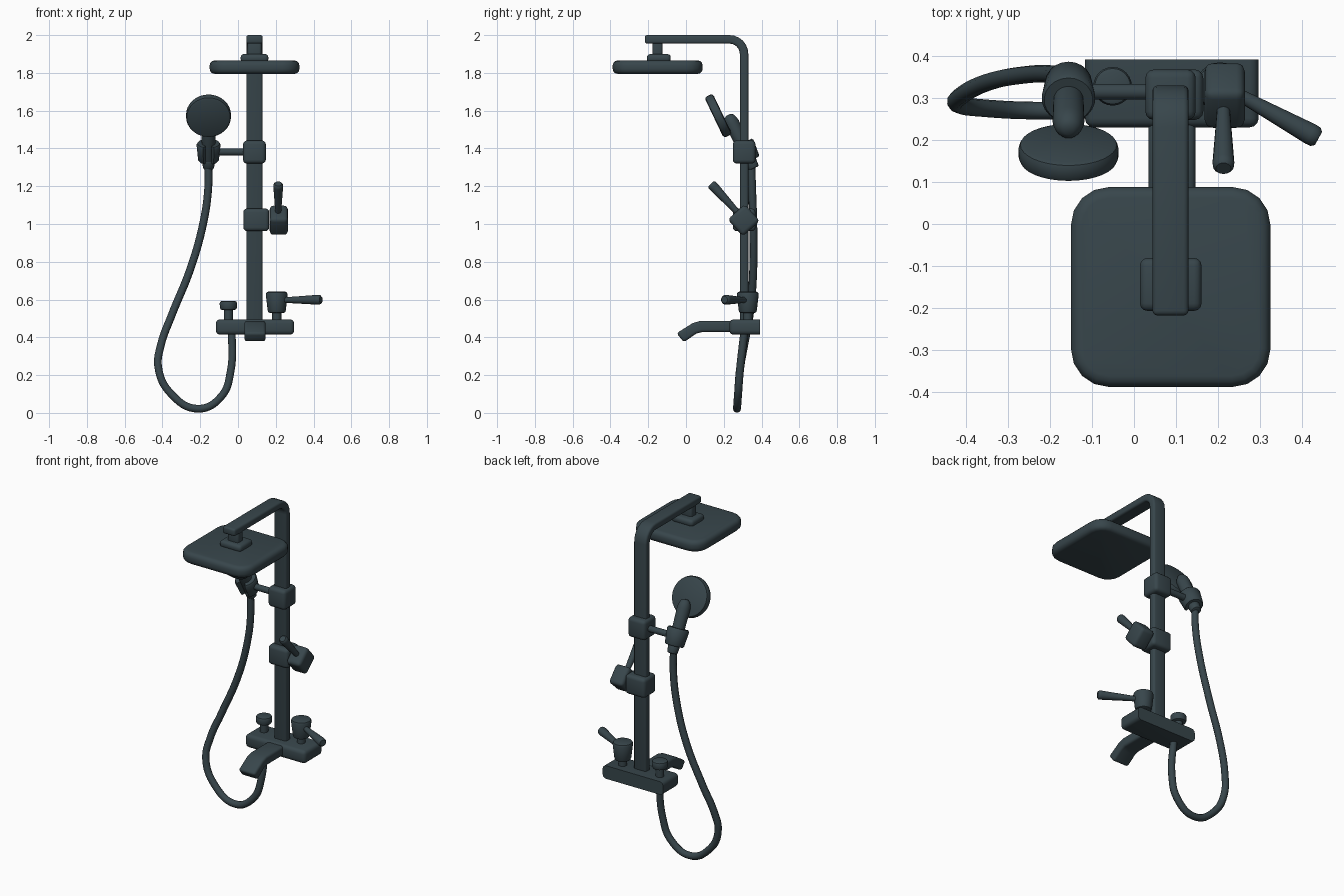
import bpy, bmesh, math
from mathutils import Vector, Matrix

if "Cube" in bpy.data.objects:
    bpy.data.objects.remove(bpy.data.objects["Cube"])

mat = bpy.data.materials.new("dark slate")
mat.diffuse_color = (0.039, 0.061, 0.071, 1)
mat.use_nodes = True
mat.node_tree.nodes["Principled BSDF"].inputs["Base Color"].default_value = mat.diffuse_color


def finish(name, bm):
    bmesh.ops.recalc_face_normals(bm, faces=bm.faces[:])
    me = bpy.data.meshes.new(name)
    bm.to_mesh(me)
    bm.free()
    me.materials.append(mat)
    ob = bpy.data.objects.new(name, me)
    bpy.context.collection.objects.link(ob)
    return ob


def bevel(bm, edges, width, seg=3):
    bmesh.ops.bevel(bm, geom=edges, offset=width, offset_type='OFFSET',
                    segments=seg, profile=0.5, affect='EDGES', clamp_overlap=True)


def box(name, lo, hi, width=0.02, corner=0, flat_back=False, tilt=0):
    """Rounded box; corner rounds the upright edges first."""
    lo, hi = Vector(lo), Vector(hi)
    size, mid = hi - lo, (hi + lo) / 2
    bm = bmesh.new()
    bmesh.ops.create_cube(bm, size=1, matrix=Matrix.Diagonal((*size, 1)))
    if corner:
        bevel(bm, [e for e in bm.edges
                   if abs(e.verts[0].co.z - e.verts[1].co.z) > 1e-5], corner, 4)
        edges = [e for e in bm.edges
                 if e.calc_face_angle(0) > 1.2]
    else:
        edges = [e for e in bm.edges if not (
            flat_back and all(v.co.y > size.y / 2 - 1e-5 for v in e.verts))]
    bevel(bm, edges, width)
    bm.transform(Matrix.Translation(mid) @ Matrix.Rotation(tilt, 4, 'X'))
    return finish(name, bm)


def prism(name, profile, x0, x1, width):
    """Side profile in (y, z) extruded along x, sharp edges rounded."""
    bm = bmesh.new()
    f = bm.faces.new([bm.verts.new((x0, y, z)) for y, z in profile])
    r = bmesh.ops.extrude_face_region(bm, geom=[f])
    bmesh.ops.translate(bm, vec=(x1 - x0, 0, 0),
                        verts=[v for v in r['geom'] if isinstance(v, bmesh.types.BMVert)])
    bmesh.ops.recalc_face_normals(bm, faces=bm.faces[:])
    bevel(bm, [e for e in bm.edges if e.calc_face_angle(0) > 0.9], width)
    return finish(name, bm)


def lathe(name, prof, origin, axis=(0, 0, 1), seg=24):
    """Turned part: (radius, height) pairs along an axis."""
    bm = bmesh.new()
    rings = [[bm.verts.new((r * math.cos(2 * math.pi * i / seg),
                            r * math.sin(2 * math.pi * i / seg), h)) for i in range(seg)]
             for r, h in prof]
    for a, b in zip(rings, rings[1:]):
        for i in range(seg):
            j = (i + 1) % seg
            bm.faces.new((a[i], a[j], b[j], b[i]))
    bm.faces.new(rings[0])
    bm.faces.new(rings[-1])
    q = Vector((0, 0, 1)).rotation_difference(Vector(axis).normalized())
    bm.transform(Matrix.Translation(origin) @ q.to_matrix().to_4x4())
    return finish(name, bm)


def drum(r0, r1, h0, h1, b):
    """Rounded cylinder profile, radius r0 at the bottom and r1 at the top."""
    return [(r0 - b, h0), (r0 - b * .3, h0 + b * .3), (r0, h0 + b),
            (r1, h1 - b), (r1 - b * .3, h1 - b * .3), (r1 - b, h1)]


# Column and overhead arm: one bent flat tube
def arc(r):
    return [(0.23 + r * math.sin(math.radians(t)), 1.9 + r * math.cos(math.radians(t)))
            for t in range(0, 91, 15)]


outer, inner = arc(0.1), arc(0.055)
prism("column_and_arm", [(-0.218, 1.955), (-0.218, 2.0)] + outer
      + [(0.33, 0.46), (0.285, 0.46)] + inner[::-1], 0.044, 0.13, 0.012)

# Overhead shower
box("overhead_shower", (-0.15, -0.388, 1.795), (0.325, 0.088, 1.866), 0.026, corner=0.09)
box("overhead_mount", (0.014, -0.207, 1.855), (0.161, -0.081, 1.9), 0.018)
box("overhead_neck", (0.05, -0.177, 1.88), (0.124, -0.125, 1.97), 0.012)

# Column collars
box("slider_collar", (0.027, 0.248, 1.32), (0.147, 0.368, 1.442), 0.02)
box("middle_collar", (0.028, 0.248, 0.962), (0.165, 0.368, 1.082), 0.02)

# Mixer body, back face flat to the wall
box("mixer_body", (-0.117, 0.23, 0.414), (0.297, 0.392, 0.495), 0.022, flat_back=True)

# Spout
prism("spout", [(0.27, 0.487), (0.075, 0.487), (0.035, 0.475), (-0.05, 0.422),
                (-0.012, 0.374), (0.055, 0.42), (0.085, 0.428), (0.27, 0.428)],
      0.034, 0.146, 0.014)

# Diverter knob
lathe("diverter_stem", [(0.024, 0.48), (0.024, 0.56)], (-0.051, 0.328, 0))
lathe("diverter_knob", drum(0.045, 0.046, 0.545, 0.593, 0.012), (-0.051, 0.328, 0))

# Lower valve with lever
lathe("valve_stem", [(0.024, 0.48), (0.024, 0.55)], (0.205, 0.327, 0))
lathe("valve_body", drum(0.048, 0.058, 0.528, 0.642, 0.014), (0.205, 0.327, 0))
lever = [(0.014, 0), (0.016, 0.06), (0.026, 0.235), (0.025, 0.248), (0.018, 0.256)]
lathe("valve_lever", lever, (0.215, 0.327, 0.597), (0.215, -0.118, 0.002), 16)

# Middle valve with lever
box("middle_valve", (0.168, 0.245, 0.96), (0.264, 0.367, 1.08), 0.02, tilt=math.radians(42))
lathe("middle_lever", lever, (0.213, 0.306, 1.025), (0, -0.168, 0.182), 16)

# Handset with tilted head, handle and hose nut
tilt = math.radians(25.5)
up = Vector((0, -math.sin(tilt), math.cos(tilt)))
face = Vector((0, -math.cos(tilt), -math.sin(tilt)))
lathe("handset_head", drum(0.119, 0.119, -0.025, 0.024, 0.014), (-0.156, 0.17, 1.573), face, 32)
grip = Vector((-0.156, 0.318, 1.38))
lathe("handset_handle", [(0.026, -0.08), (0.031, -0.05), (0.036, 0.06), (0.038, 0.17),
                         (0.034, 0.19), (0.026, 0.21), (0.012, 0.219)], grip, up)
lathe("hose_nut", drum(0.03, 0.034, -0.095, -0.04, 0.008), grip, up)

# Handset holder: open clip around the handle
bm = bmesh.new()
n = 18
angles = [math.radians(-90 + 28 + (360 - 56) * i / n) for i in range(n + 1)]
sect = []
for a in angles:
    sect.append([bm.verts.new((r * math.cos(a), r * math.sin(a), h)) for r, h in
                 ((0.03, -0.05), (0.05, -0.05), (0.056, -0.042), (0.064, 0.042),
                  (0.058, 0.052), (0.034, 0.052))])
for a, b in zip(sect, sect[1:]):
    for i in range(6):
        j = (i + 1) % 6
        bm.faces.new((a[i], a[j], b[j], b[i]))
bm.faces.new(sect[0])
bm.faces.new(sect[-1])
bm.transform(Matrix.Translation(grip) @ Matrix.Rotation(tilt, 4, 'X'))
finish("handset_holder", bm)
lathe("holder_rod", [(0.019, -0.105), (0.019, 0.06)], (0, 0.315, 1.382), (1, 0, 0), 16)

# Flexible hose
cu = bpy.data.curves.new("hose", 'CURVE')
cu.dimensions = '3D'
cu.bevel_depth = 0.021
cu.bevel_resolution = 3
cu.resolution_u = 8
cu.use_fill_caps = True
path = [(-0.157, 0.345, 1.33), (-0.158, 0.35, 1.185), (-0.185, 0.356, 1.0),
        (-0.253, 0.356, 0.76), (-0.35, 0.337, 0.52), (-0.408, 0.308, 0.36),
        (-0.422, 0.287, 0.24), (-0.358, 0.276, 0.105), (-0.21, 0.27, 0.022),
        (-0.086, 0.275, 0.09), (-0.039, 0.285, 0.22), (-0.032, 0.31, 0.44)]
sp = cu.splines.new('BEZIER')
sp.bezier_points.add(len(path) - 1)
for p, c in zip(sp.bezier_points, path):
    p.co = c
    p.handle_left_type = p.handle_right_type = 'AUTO'
cu.materials.append(mat)
hose = bpy.data.objects.new("hose", cu)
bpy.context.collection.objects.link(hose)
bpy.ops.object.select_all(action='DESELECT')
hose.select_set(True)
bpy.context.view_layer.objects.active = hose
bpy.ops.object.convert(target='MESH')

# Smooth shading with crisp edges
bpy.ops.object.select_all(action='SELECT')
bpy.ops.object.shade_smooth_by_angle(angle=math.radians(40))
